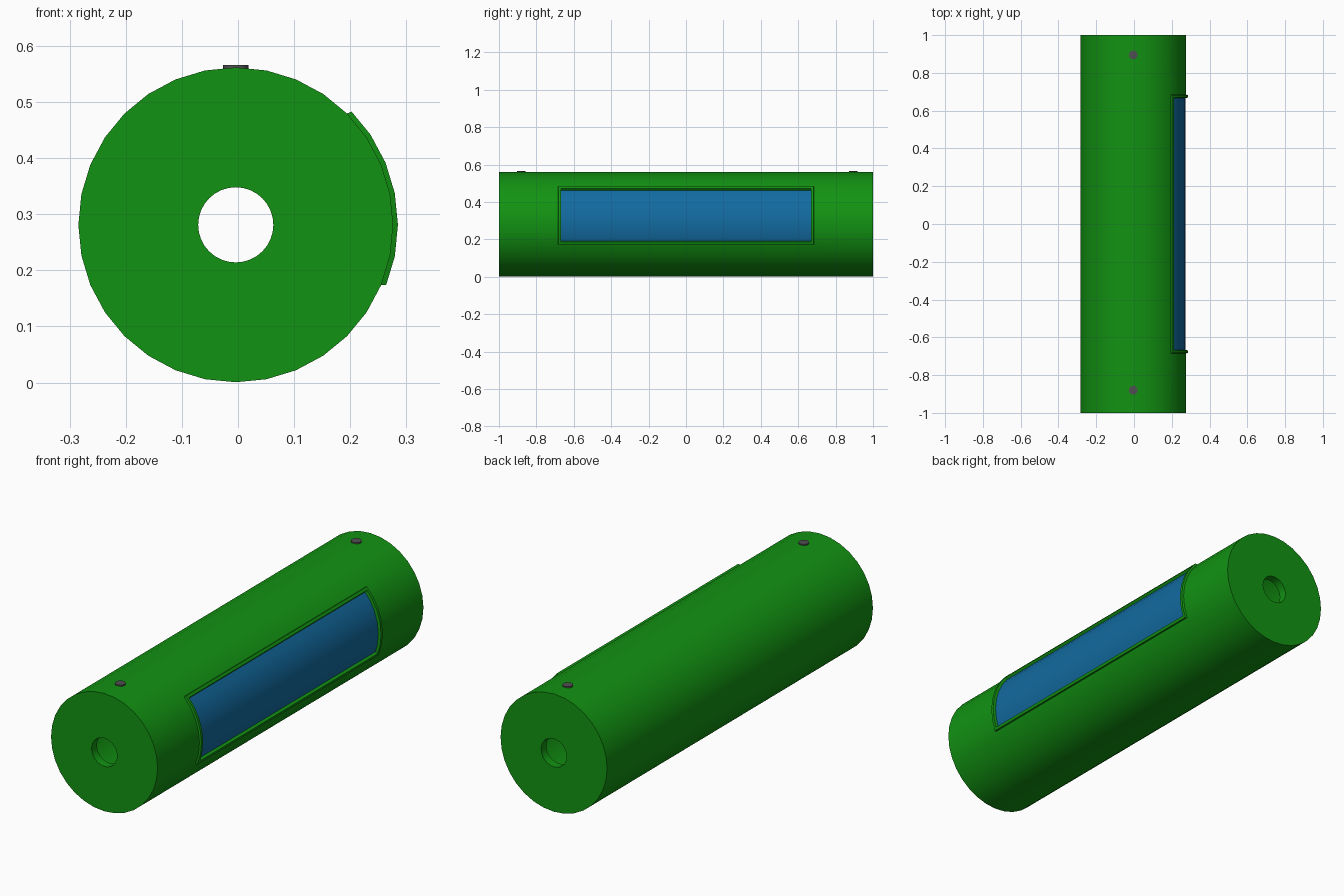
import bpy, bmesh
from math import sin, cos, pi, radians, degrees

if "Cube" in bpy.data.objects:
    bpy.data.objects.remove(bpy.data.objects["Cube"])

CX, CZ, R, SEG = -0.004, 0.281, 0.2805, 32
STEP = 2 * pi / SEG
HALF_Y = 0.685                      # half length of the side window
T0, T1 = -2 * STEP, 4 * STEP        # window spans six body facets


def material(name, rgb):
    m = bpy.data.materials.new(name)
    m.diffuse_color = (*rgb, 1)
    m.use_nodes = True
    m.node_tree.nodes["Principled BSDF"].inputs["Base Color"].default_value = m.diffuse_color
    return m


green = material("green", (0.006, 0.29, 0.006))
blue = material("blue", (0.006, 0.145, 0.35))
dark = material("dark_grey", (0.08, 0.08, 0.085))


def finish(bm, name, mat, angle=30):
    me = bpy.data.meshes.new(name)
    bm.to_mesh(me)
    bm.free()
    ob = bpy.data.objects.new(name, me)
    bpy.context.collection.objects.link(ob)
    me.materials.append(mat)
    bpy.ops.object.select_all(action='DESELECT')
    ob.select_set(True)
    bpy.context.view_layer.objects.active = ob
    bpy.ops.object.shade_smooth_by_angle(angle=radians(angle))
    return ob


def on_facet(t, y, r):
    """Point on the 32-sided barrel surface of radius r."""
    k = r * cos(STEP / 2) / cos((t % STEP) - STEP / 2)
    return (CX + k * cos(t), y, CZ + k * sin(t))


# Hollow body with end caps and axle holes
profile = [(0.067, -1), (R, -1), (R, -HALF_Y), (R, HALF_Y), (R, 1), (0.067, 1),
           (0.067, 0.96), (0.24, 0.96), (0.24, -0.96), (0.067, -0.96)]
bm = bmesh.new()
rings = [[bm.verts.new((CX + r * cos(i * STEP), y, CZ + r * sin(i * STEP)))
          for i in range(SEG)] for r, y in profile]
opening = []
for a in range(len(rings)):
    p, q = rings[a], rings[(a + 1) % len(rings)]
    for i in range(SEG):
        j = (i + 1) % SEG
        f = bm.faces.new((p[i], q[i], q[j], p[j]))
        if a == 2 and (i >= SEG - 2 or i < 4):
            opening.append(f)
bmesh.ops.recalc_face_normals(bm, faces=bm.faces)
bmesh.ops.delete(bm, geom=opening, context='FACES')
finish(bm, "body", green)


# Raised window frame: nested loops following the body facets
def window_angles(inset):
    d = inset / R
    return [T0 + d] + [k * STEP for k in range(-1, 4)] + [T1 - d]


bm = bmesh.new()
loops = []
for inset, r in [(0, R), (0.003, 0.289), (0.016, 0.289), (0.018, 0.276)]:
    ts, y = window_angles(inset), HALF_Y - inset
    pts = [on_facet(t, -y, r) for t in ts] + [on_facet(t, y, r) for t in reversed(ts)]
    loops.append([bm.verts.new(p) for p in pts])
for o, n in zip(loops, loops[1:]):
    for i in range(len(o)):
        j = (i + 1) % len(o)
        bm.faces.new((o[i], n[i], n[j], o[j]))
finish(bm, "window_frame", green)

# Blue curved window panel
bm = bmesh.new()
ts, y = window_angles(0.018), HALF_Y - 0.018
cols = [[bm.verts.new(on_facet(t, s * y, 0.276)) for s in (-1, 1)] for t in ts]
for a, b in zip(cols, cols[1:]):
    bm.faces.new((a[0], a[1], b[1], b[0]))
finish(bm, "window_panel", blue)

# Two small studs on top
for name, y in (("front_stud", -0.88), ("back_stud", 0.895)):
    bm = bmesh.new()
    bmesh.ops.create_cone(bm, cap_ends=True, segments=32, radius1=0.023,
                          radius2=0.023, depth=0.02)
    bmesh.ops.translate(bm, verts=bm.verts, vec=(CX, y, 0.556))
    finish(bm, name, dark)
